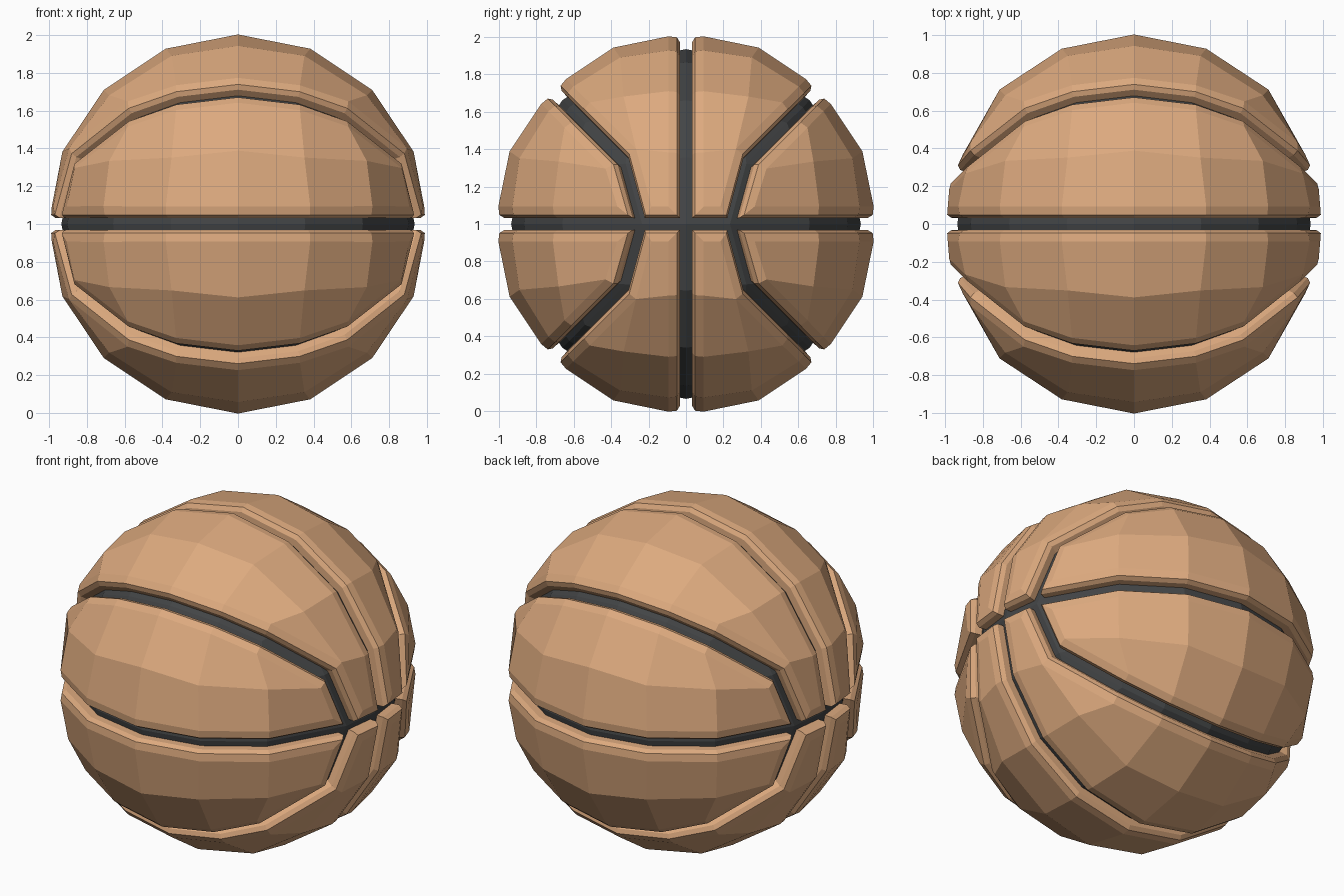
import bpy, bmesh
from mathutils import Vector

if "Cube" in bpy.data.objects:
    bpy.data.objects.remove(bpy.data.objects["Cube"])

R = 1.02        # radius of the panel surface before its edges are cut back
CORE = 0.935    # radius of the dark core seen in the grooves


def material(name, col):
    m = bpy.data.materials.new(name)
    m.diffuse_color = (*col, 1)
    m.use_nodes = True
    m.node_tree.nodes["Principled BSDF"].inputs["Base Color"].default_value = m.diffuse_color
    return m


orange = material("orange_rubber", (0.72, 0.40, 0.21))
dark = material("dark_rubber", (0.055, 0.058, 0.06))

# Nodes of half a panel (x >= 0) as directions: seam plane row, middle row, diagonal seam row
M, I, E, S = 0.412, 0.395, 0.49, 0.26


def half_panel(end):
    r0 = [(0, 1, 0), (M, 1, 0), (1, 1, 0), (1, end, 0)]
    r1 = [(0, 1, M), (I, 1, I), (1, 1, E), (1, I, I)]
    r2 = [(0, 1, 1), (E, 1, 1), (1, 1, 1)]
    faces = [(r0[i], r0[i + 1], r1[i + 1], r1[i]) for i in range(3)]
    faces += [(r1[i], r1[i + 1], r2[i + 1], r2[i]) for i in range(2)]
    faces.append((r1[2], r1[3], r2[2]))
    return faces


side_faces = half_panel(S)
# The cap panel is the side panel with y and z swapped, plus a piece reaching the x pole
cap_faces = [tuple((x, z, y) for x, y, z in f) for f in half_panel(M)]
cap_faces.append(((1, 0, M), (1, I, I), (1, S, 0), (1, 0, 0)))


def add_faces(bm, faces, sy, sz, radius):
    for sx in (1, -1):
        for f in faces:
            pts = [Vector((x * sx, y * sy, z * sz)).normalized() * radius for x, y, z in f]
            bm.faces.new([bm.verts.new(p) for p in pts])


def weld(bm):
    bmesh.ops.remove_doubles(bm, verts=bm.verts, dist=1e-4)
    for f in bm.faces:
        f.normal_update()
        if f.normal.dot(f.calc_center_median()) < 0:
            f.normal_flip()
    bm.normal_update()


def inset(bm, width):
    return bmesh.ops.inset_region(bm, faces=bm.faces[:], thickness=width,
                                  use_boundary=True, use_even_offset=True)["faces"]


def finish(bm, name, mat):
    me = bpy.data.meshes.new(name)
    bm.to_mesh(me)
    bm.free()
    me.materials.append(mat)
    ob = bpy.data.objects.new(name, me)
    ob.location.z = 1
    bpy.context.collection.objects.link(ob)


def panel(name, faces, sy, sz):
    bm = bmesh.new()
    add_faces(bm, faces, sy, sz, R)
    weld(bm)
    # cut back to the groove edge
    bmesh.ops.delete(bm, geom=inset(bm, 0.035), context='FACES')
    # two rings form the rounded rim
    inset(bm, 0.015)
    edge = {v for v in bm.verts if v.is_boundary}
    shoulder = {e.other_vert(v) for v in edge for e in v.link_edges} - edge
    inner = [f for f in bm.faces if not any(v in edge for v in f.verts)]
    bmesh.ops.inset_region(bm, faces=inner, thickness=0.045,
                           use_boundary=True, use_even_offset=True)
    # drop the rim towards the core
    edge = {v for v in bm.verts if v.is_boundary}
    shoulder = {e.other_vert(v) for v in edge for e in v.link_edges} - edge
    for v in edge:
        v.co *= 0.96
    for v in shoulder:
        v.co *= 0.987
    # groove wall
    rim = [e for e in bm.edges if e.is_boundary]
    out = bmesh.ops.extrude_edge_only(bm, edges=rim)["geom"]
    for v in out:
        if isinstance(v, bmesh.types.BMVert):
            v.co *= 0.94
    bmesh.ops.recalc_face_normals(bm, faces=bm.faces[:])
    c = sum((f.normal.dot(f.calc_center_median()) for f in bm.faces))
    if c < 0:
        bmesh.ops.reverse_faces(bm, faces=bm.faces[:])
    finish(bm, name, orange)


# Eight panels and the core beneath them
core = bmesh.new()
for sy, yn in ((-1, "front"), (1, "back")):
    for sz, zn in ((1, "upper"), (-1, "lower")):
        panel(f"{yn}_{zn}_side_panel", side_faces, sy, sz)
        panel(f"{yn}_{zn}_cap_panel", cap_faces, sy, sz)
        add_faces(core, side_faces + cap_faces, sy, sz, CORE)
weld(core)
finish(core, "groove_core", dark)
